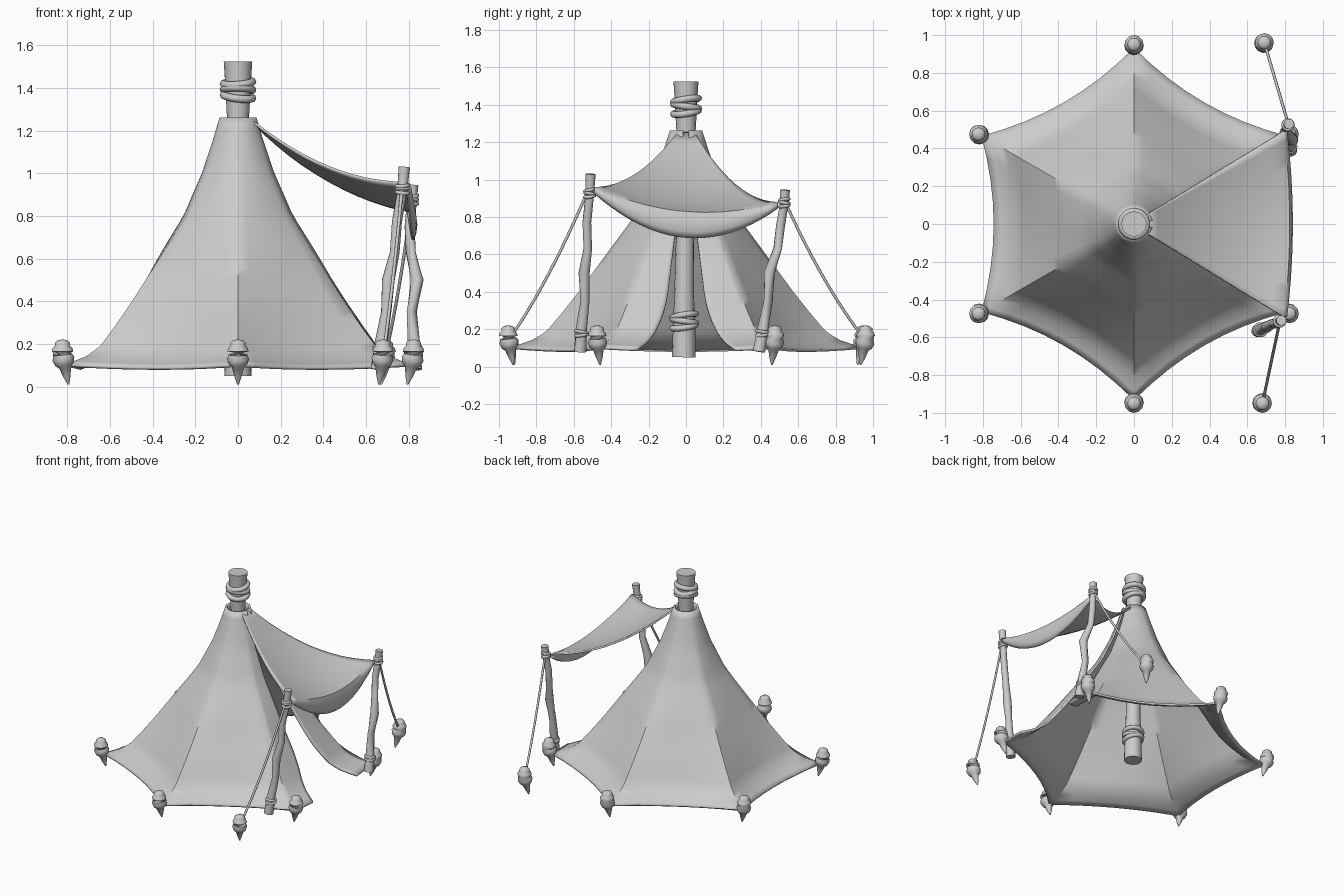
import bpy, bmesh, math
from mathutils import Vector

if "Cube" in bpy.data.objects:
    bpy.data.objects.remove(bpy.data.objects["Cube"])

grey = bpy.data.materials.new("plain_grey")
grey.use_nodes = True
grey.diffuse_color = (0.6, 0.6, 0.6, 1)
grey.node_tree.nodes["Principled BSDF"].inputs["Base Color"].default_value = (0.6, 0.6, 0.6, 1)


def finish(obj, name, angle=50):
    obj.name = name
    obj.data.materials.append(grey)
    bpy.ops.object.select_all(action="DESELECT")
    obj.select_set(True)
    bpy.context.view_layer.objects.active = obj
    bpy.ops.object.shade_smooth_by_angle(angle=math.radians(angle))
    return obj


def skin(name, rows, closed=False, thickness=0):
    """Join rows of points into a sheet, or a capped tube when closed."""
    bm = bmesh.new()
    grid = [[bm.verts.new(p) for p in row] for row in rows]
    n = len(rows[0])
    for a, b in zip(grid, grid[1:]):
        for i in range(n if closed else n - 1):
            j = (i + 1) % n
            bm.faces.new((a[i], a[j], b[j], b[i]))
    if closed:
        bm.faces.new(grid[0][::-1])
        bm.faces.new(grid[-1])
    bmesh.ops.recalc_face_normals(bm, faces=bm.faces)
    mesh = bpy.data.meshes.new(name)
    bm.to_mesh(mesh)
    bm.free()
    obj = bpy.data.objects.new(name, mesh)
    bpy.context.collection.objects.link(obj)
    if thickness:
        mod = obj.modifiers.new("cloth_thickness", "SOLIDIFY")
        mod.thickness = thickness
        mod.offset = 0
    return finish(obj, name)


def tube(name, path, radii, sides=12):
    path = [Vector(p) for p in path]
    rows = []
    for i, p in enumerate(path):
        tangent = path[min(i + 1, len(path) - 1)] - path[max(i - 1, 0)]
        turn = tangent.to_track_quat("Z", "Y")
        ring = [math.tau * k / sides for k in range(sides)]
        rows.append([p + turn @ Vector((math.cos(a), math.sin(a), 0)) * radii[i] for a in ring])
    return skin(name, rows, closed=True)


def wraps(name, centre, radius, thick, count=2):
    """Stacked, slightly tilted rope loops."""
    for i in range(count):
        bpy.ops.mesh.primitive_torus_add(
            major_radius=radius, minor_radius=thick, major_segments=24, minor_segments=8,
            location=Vector(centre) + Vector((0, 0, i * thick * 1.8)),
            rotation=(0.15 * (-1) ** i, 0.12 - 0.1 * i, 0))
        finish(bpy.context.object, f"{name}_{i + 1}")


def interpolate(table, z):
    for (z0, r0), (z1, r1) in zip(table, table[1:]):
        if z <= z1:
            return r0 + (r1 - r0) * (z - z0) / (z1 - z0)
    return table[-1][1]


# Tent canvas: six-sided flared skirt with a slit on the +x side
ridge = [(0.1, 0.93), (0.13, 0.83), (0.18, 0.745), (0.28, 0.66), (0.4, 0.565), (0.55, 0.455),
         (0.8, 0.27), (1.0, 0.17), (1.15, 0.115), (1.26, 0.08)]


def canvas_point(side, t, z):
    r = interpolate(ridge, z)
    a = math.radians(60 * side)
    low = max(0, (0.6 - z) / 0.5)
    flat = math.cos(math.pi / 6)
    inset = -0.02 if side == 0 else 0.07 * low ** 1.5
    round_top = 0.13 * max(0, (z - 0.5) / 0.76)
    out = r * (flat + (round_top - inset) * (1 - t * t))
    along = r * 0.5 * t
    return (out * math.cos(a) - along * math.sin(a),
            out * math.sin(a) + along * math.cos(a),
            z - 0.015 * low ** 3 * (1 - t * t))


rows = []
for i in range(30):
    z = 0.1 + 1.16 * (i / 29) ** 1.3
    slit = 0.34 + 0.23 * max(0, (0.4 - z) / 0.3) ** 2
    steps = [k / 8 for k in range(9)]
    row = [canvas_point(0, slit + (1 - slit) * s, z) for s in steps]
    for side in range(1, 6):
        row += [canvas_point(side, 2 * s - 1, z) for s in steps[1:]]
    row += [canvas_point(0, -1 + (1 - slit) * s, z) for s in steps[1:]]
    rows.append(row)
skin("tent_canvas", rows, thickness=0.014)

# Awning: sagging sheet from the peak with a hanging front valance
rows = []
for i in range(17):
    u, hang = min(i / 12, 1), max(0, (i - 12) / 4)
    row = []
    for k in range(21):
        v = k / 10 - 1
        belly = 1 - v * v
        drop = 0.335 + 0.04 * v
        z = 1.25 - drop * (1 - (1 - u) ** 2) - 0.09 * belly * u ** 1.5
        z -= hang * (0.025 + 0.11 * belly)
        x = 0.06 + 0.73 * u + 0.03 * belly * u + 0.015 * math.sin(math.pi * hang)
        row.append((x, v * (0.045 + 0.445 * u), z))
    rows.append(row)
skin("awning", rows, thickness=0.012)

# Centre pole with rope bindings
tube("centre_pole",
     [(0, -0.012, 0.05), (0, -0.01, 0.2), (0, -0.01, 0.4), (0, -0.005, 0.7), (0, 0, 1.2),
      (0, 0, 1.32), (0, 0, 1.42), (0, 0, 1.525)],
     [0.063, 0.06, 0.052, 0.048, 0.048, 0.055, 0.06, 0.067], 16)
wraps("lower_binding", (0, -0.01, 0.215), 0.064, 0.016, 3)
wraps("top_binding", (0, 0, 1.36), 0.068, 0.018, 3)

# Awning poles, crooked branches
poles = {
    "left_back": [(0.83, 0.39, 0.08), (0.825, 0.41, 0.2), (0.815, 0.44, 0.35), (0.84, 0.445, 0.5),
                  (0.81, 0.49, 0.63), (0.805, 0.505, 0.75), (0.815, 0.525, 0.87), (0.82, 0.53, 0.945)],
    "left_front": [(0.655, -0.565, 0.08), (0.67, -0.56, 0.2), (0.695, -0.54, 0.35), (0.705, -0.545, 0.5),
                   (0.735, -0.525, 0.63), (0.745, -0.53, 0.77), (0.77, -0.515, 0.92), (0.78, -0.51, 1.03)],
}
for name, path in poles.items():
    tube(name + "_awning_pole", path, [0.034, 0.03, 0.024, 0.03, 0.023, 0.024, 0.023, 0.027])
    wraps(name + "_pole_tie", Vector(path[6]) + Vector((0, 0, -0.01)), 0.026, 0.009, 3)
    wraps(name + "_pole_foot_tie", Vector(path[1]) - Vector((0, 0, 0.03)), 0.031, 0.009, 2)


# Pegs: pointed stakes with rope-wound heads, tips leaning inward
peg_profile = [(0.01, 0.004), (0.05, 0.018), (0.09, 0.028), (0.105, 0.044), (0.13, 0.052),
               (0.15, 0.044), (0.165, 0.05), (0.18, 0.046), (0.19, 0.036), (0.205, 0.036),
               (0.216, 0.024), (0.22, 0.008)]


def peg(name, x, y):
    inward = Vector((-x, -y, 0)).normalized() * 0.035
    path = [Vector((x, y, z)) + inward * max(0, 1 - z / 0.15) for z, r in peg_profile]
    tube(name, path, [r for z, r in peg_profile])


for k in range(6):
    a = math.radians(30 + 60 * k)
    peg(f"corner_peg_{k + 1}", 0.95 * math.cos(a), 0.95 * math.sin(a))

# Guy ropes and their pegs
for name, top, foot in (("back", (0.815, 0.535, 0.87), (0.69, 0.96, 0.14)),
                        ("front", (0.77, -0.525, 0.94), (0.68, -0.95, 0.14))):
    peg(name + "_guy_peg", foot[0], foot[1])
    a, b = Vector(top), Vector(foot)
    line = [a.lerp(b, i / 12) - Vector((0, 0, 0.2 * i / 12 * (1 - i / 12))) for i in range(13)]
    tube(name + "_guy_rope", line, [0.008] * 13, 8)
